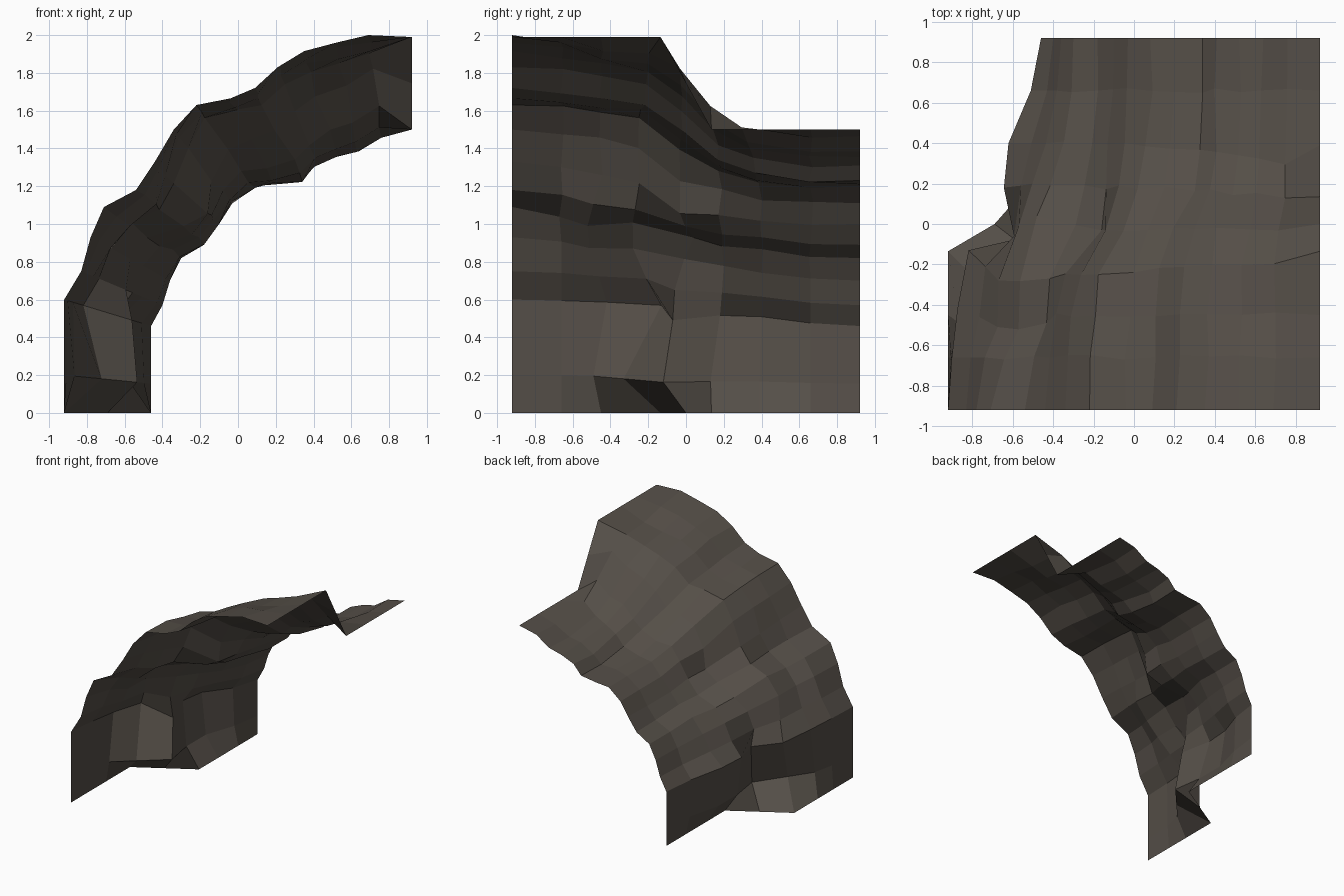
import bpy, random
from mathutils import Vector

random.seed(4)

# Curved rock profiles (x, z): outer one at the front end, inner one at the back end
outer = [(-.92, 0), (-.92, .2), (-.92, .6), (-.83, .75), (-.78, .93), (-.71, 1.09),
         (-.54, 1.18), (-.44, 1.33), (-.34, 1.5), (-.22, 1.63), (-.04, 1.665),
         (.09, 1.72), (.21, 1.83), (.35, 1.915), (.52, 1.96), (.69, 2.0), (.92, 1.99)]
inner = [(-.46, 0), (-.46, .155), (-.46, .46), (-.40, .57), (-.36, .7), (-.30, .82),
         (-.18, .89), (-.1, 1.0), (-.03, 1.11), (.08, 1.2), (.2, 1.21), (.34, 1.23),
         (.41, 1.31), (.52, 1.355), (.64, 1.385), (.76, 1.465), (.92, 1.5)]

# Step between the profiles: row -> (y of the middle columns, blend of all columns)
steps = {
    0:  ((-.45, -.135, 0, .135, .39), (0, 0, 0, 0, .5, 1, 1, 1, 1)),
    1:  ((-.49, -.33, -.12, .13, .39), (0, .03, .12, .43, .84, .75, .75, .92, 1)),
    2:  ((-.42, -.13, -.07, .18, .4), (0, .04, .1, .22, .78, .6, .65, .89, 1)),
    3:  ((-.46, -.21, -.06, .19, .4), (0, .05, .15, .22, .55, .63, .75, .93, 1)),
    4:  ((-.51, -.28, -.01, .2, .4), (0, .10, .25, .26, .5, .66, .82, .95, 1)),
    5:  ((-.51, -.29, .04, .2, .4), (0, .18, .36, .33, .58, .74, .86, .96, 1)),
    7:  ((-.45, -.25, -.03, .18, .39), (0, .06, .18, .33, .82, .85, .93, 1, 1)),
    9:  ((-.45, -.24, -.03, .18, .39), (0, .02, .07, .15, .52, .83, .93, 1, 1)),
    15: ((-.45, -.20, -.03, .14, .3), (0, .06, .14, .2, .35, .72, .93, 1, 1)),
    16: ((-.45, -.135, 0, .135, .39), (0, 0, 0, 0, .5, 1, 1, 1, 1)),
}
keys = sorted(steps)


def mix(a, b, f):
    return [p + (q - p) * f for p, q in zip(a, b)]


def step_at(row):
    lo = max(k for k in keys if k <= row)
    hi = min(k for k in keys if k >= row)
    f = (row - lo) / (hi - lo) if hi > lo else 0
    ys = mix(steps[lo][0], steps[hi][0], f)
    return [-.92, -.66, *ys, .66, .92], mix(steps[lo][1], steps[hi][1], f)


# Loft the sheet across y, with slight roughness away from the borders
rows, cols = len(outer), 9
verts = []
for r in range(rows):
    ys, ts = step_at(r)
    for c in range(cols):
        x, z = mix(outer[r], inner[r], ts[c])
        p = Vector((x, ys[c], z))
        if 4 < r < rows - 1 and 0 < c < cols - 1:
            p += Vector([random.uniform(-.013, .013) for _ in range(3)])
        verts.append(p)
faces = [(i + 1, i + cols + 1, i + cols, i)
         for r in range(rows - 1) for i in range(r * cols, r * cols + cols - 1)]

mesh = bpy.data.meshes.new("rock_overhang")
mesh.from_pydata(verts, [], faces)
rock = bpy.data.objects.new("rock_overhang", mesh)
bpy.context.collection.objects.link(rock)

# Dark brown-grey stone
stone = bpy.data.materials.new("stone")
stone.diffuse_color = (.09, .077, .064, 1)
mesh.materials.append(stone)
